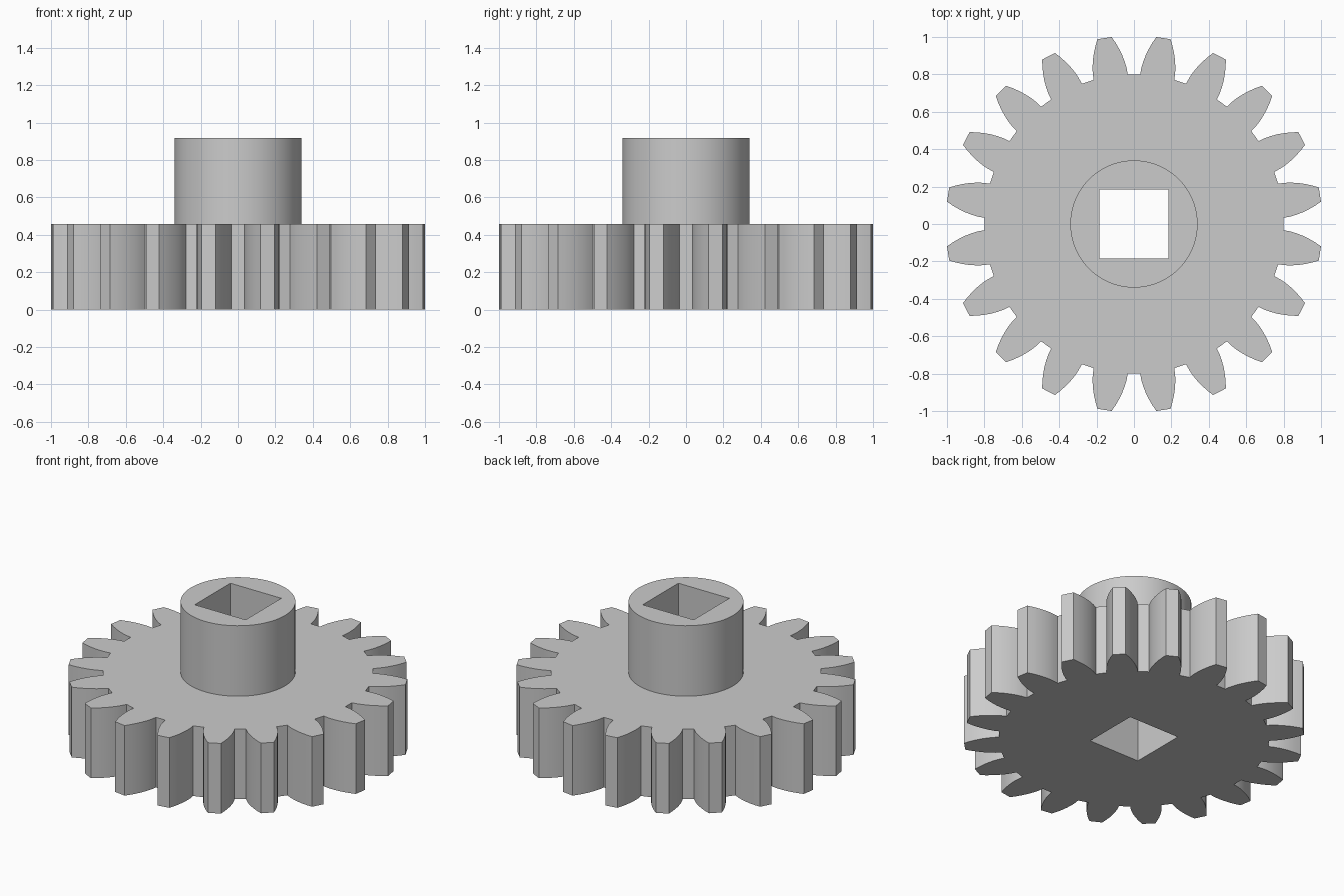
import bpy, bmesh
from math import sin, cos, tau, radians

cube = bpy.data.objects.get("Cube")
if cube:
    bpy.data.objects.remove(cube)

TEETH = 20
ROOT_R, TIP_R = 0.80, 1.007
ROOT_HALF, TIP_HALF = 6.6, 2.2      # half tooth width in degrees
FLANK_STEPS = 6
WHEEL_TOP, HUB_TOP = 0.458, 0.918
HUB_R, HUB_SIDES = 0.34, 96
BORE = 0.184

steel = bpy.data.materials.new("steel_grey")
steel.use_nodes = True
grey = (0.6, 0.6, 0.6, 1)
steel.diffuse_color = grey
steel.node_tree.nodes["Principled BSDF"].inputs["Base Color"].default_value = grey


def polar(r, a):
    return (r * cos(a), r * sin(a))


def gear_outline():
    """Curved flanks that narrow from root to tip, one tooth at a time."""
    flank = []
    for i in range(FLANK_STEPS + 1):
        t = i / FLANK_STEPS
        half = ROOT_HALF - (ROOT_HALF - TIP_HALF) * t ** 1.5
        flank.append((ROOT_R + (TIP_R - ROOT_R) * t, radians(half)))
    points = []
    for k in range(TEETH):
        mid = (k + 0.5) * tau / TEETH
        points += [polar(r, mid - h) for r, h in flank]
        points += [polar(r, mid + h) for r, h in reversed(flank)]
    return points


bm = bmesh.new()


def ring(points, z):
    """Closed loop of edges at one height."""
    verts = [bm.verts.new((x, y, z)) for x, y in points]
    return [bm.edges.new((verts[i - 1], verts[i])) for i in range(len(verts))]


def wall(lower, upper):
    bmesh.ops.bridge_loops(bm, edges=lower + upper)


def cap(outer, inner):
    bmesh.ops.triangle_fill(bm, edges=outer + inner, use_beauty=True, normal=(0, 0, 1))


teeth = gear_outline()
circle = [polar(HUB_R, i * tau / HUB_SIDES) for i in range(HUB_SIDES)]
square = [(-BORE, -BORE), (BORE, -BORE), (BORE, BORE), (-BORE, BORE)]

wheel_low, wheel_high = ring(teeth, 0), ring(teeth, WHEEL_TOP)
hub_low, hub_high = ring(circle, WHEEL_TOP), ring(circle, HUB_TOP)
bore_low, bore_high = ring(square, 0), ring(square, HUB_TOP)

# Flat faces: underside, wheel top around the hub, hub top around the bore
cap(wheel_low, bore_low)
cap(wheel_high, hub_low)
cap(hub_high, bore_high)

# Upright faces: teeth, hub and square bore
wall(wheel_low, wheel_high)
wall(hub_low, hub_high)
wall(bore_low, bore_high)
bmesh.ops.recalc_face_normals(bm, faces=bm.faces)

mesh = bpy.data.meshes.new("gear_with_hub")
bm.to_mesh(mesh)
bm.free()
mesh.materials.append(steel)
gear = bpy.data.objects.new("gear_with_hub", mesh)
bpy.context.collection.objects.link(gear)

bpy.ops.object.select_all(action='DESELECT')
gear.select_set(True)
bpy.context.view_layer.objects.active = gear
bpy.ops.object.shade_smooth_by_angle(angle=radians(25))
